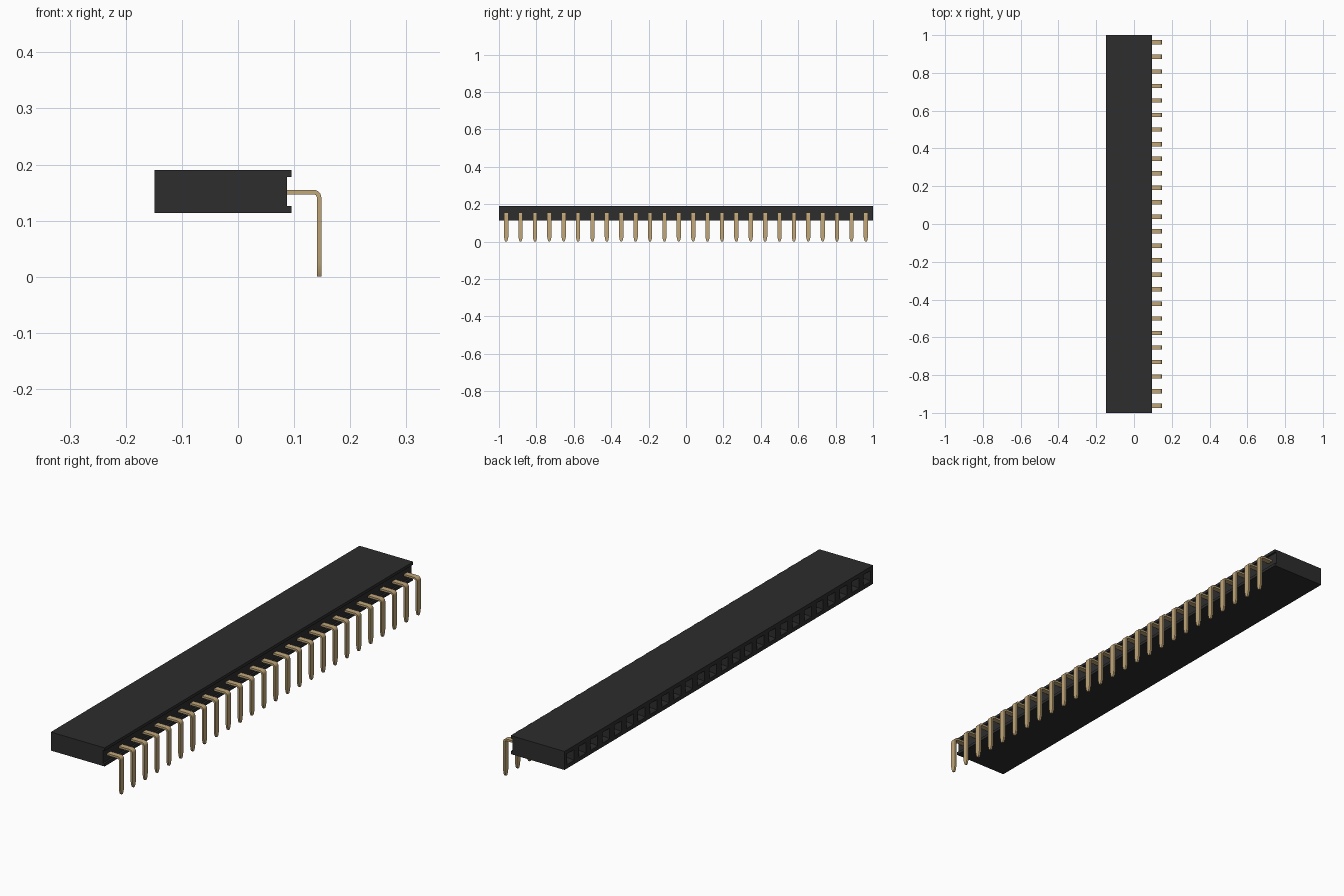
import bpy, bmesh, math

cube = bpy.data.objects.get("Cube")
if cube:
    bpy.data.objects.remove(cube, do_unlink=True)

COUNT = 26
PITCH = 2.0 / COUNT


def make_material(name, rgb, roughness):
    m = bpy.data.materials.new(name)
    m.use_nodes = True
    m.diffuse_color = (*rgb, 1)
    node = m.node_tree.nodes["Principled BSDF"]
    node.inputs["Base Color"].default_value = (*rgb, 1)
    node.inputs["Roughness"].default_value = roughness
    return m


def make_object(name, bm, mat):
    bmesh.ops.recalc_face_normals(bm, faces=bm.faces)
    me = bpy.data.meshes.new(name)
    bm.to_mesh(me)
    bm.free()
    me.materials.append(mat)
    ob = bpy.data.objects.new(name, me)
    bpy.context.collection.objects.link(ob)
    return ob


def loft(bm, rings):
    """Skin a list of closed rings and cap both ends."""
    loops = [[bm.verts.new(p) for p in ring] for ring in rings]
    n = len(loops[0])
    for a, b in zip(loops, loops[1:]):
        for i in range(n):
            j = (i + 1) % n
            bm.faces.new((a[i], a[j], b[j], b[i]))
    bm.faces.new(loops[0][::-1])
    bm.faces.new(loops[-1])


black = make_material("black plastic", (0.026, 0.026, 0.026), 0.6)
brass = make_material("brass", (0.53, 0.385, 0.19), 0.4)

# Housing: a profile with a recessed pin side, one section per pin
profile = [(-0.149, 0.114), (0.095, 0.114), (0.095, 0.126), (0.087, 0.126),
           (0.087, 0.178), (0.095, 0.178), (0.095, 0.190), (-0.149, 0.190)]
bm = bmesh.new()
loft(bm, [[(x, -1 + k * PITCH, z) for x, z in profile] for k in range(COUNT + 1)])
bmesh.ops.recalc_face_normals(bm, faces=bm.faces)

# Sockets: a chamfered mouth and a deep square hole in each section
mouths = [f for f in bm.faces if f.normal.x < -0.9]
for thickness, depth in ((0.016, 0.0), (0.007, -0.010), (0.0005, -0.12)):
    bmesh.ops.inset_individual(bm, faces=mouths, thickness=thickness,
                               depth=depth, use_even_offset=True)
make_object("housing", bm, black)

# Pin: flat strip along x, bent down through an arc, narrowing at the tip
HALF_T, HALF_W = 0.004, 0.0115
BEND = 0.010
END_X, TOP_Z = 0.1445, 0.151
sections = [(0.080, TOP_Z, 0.0, HALF_W)]      # x, z, bend angle, half width
for i in range(7):
    a = math.pi / 2 * i / 6
    sections.append((END_X - BEND + BEND * math.sin(a),
                     TOP_Z - BEND + BEND * math.cos(a), a, HALF_W))
for z, w in ((0.024, HALF_W), (0.007, 0.0075), (0.0, 0.004)):
    sections.append((END_X, z, math.pi / 2, w))


def pin_ring(x, z, a, w, y):
    dx, dz = math.sin(a) * HALF_T, math.cos(a) * HALF_T
    return [(x + dx, y - w, z + dz), (x + dx, y + w, z + dz),
            (x - dx, y + w, z - dz), (x - dx, y - w, z - dz)]


bm = bmesh.new()
for k in range(COUNT):
    y = -1 + (k + 0.5) * PITCH
    loft(bm, [pin_ring(*s, y) for s in sections])
pins = make_object("pins", bm, brass)

bpy.context.view_layer.objects.active = pins
pins.select_set(True)
bpy.ops.object.shade_smooth_by_angle(angle=math.radians(25))
